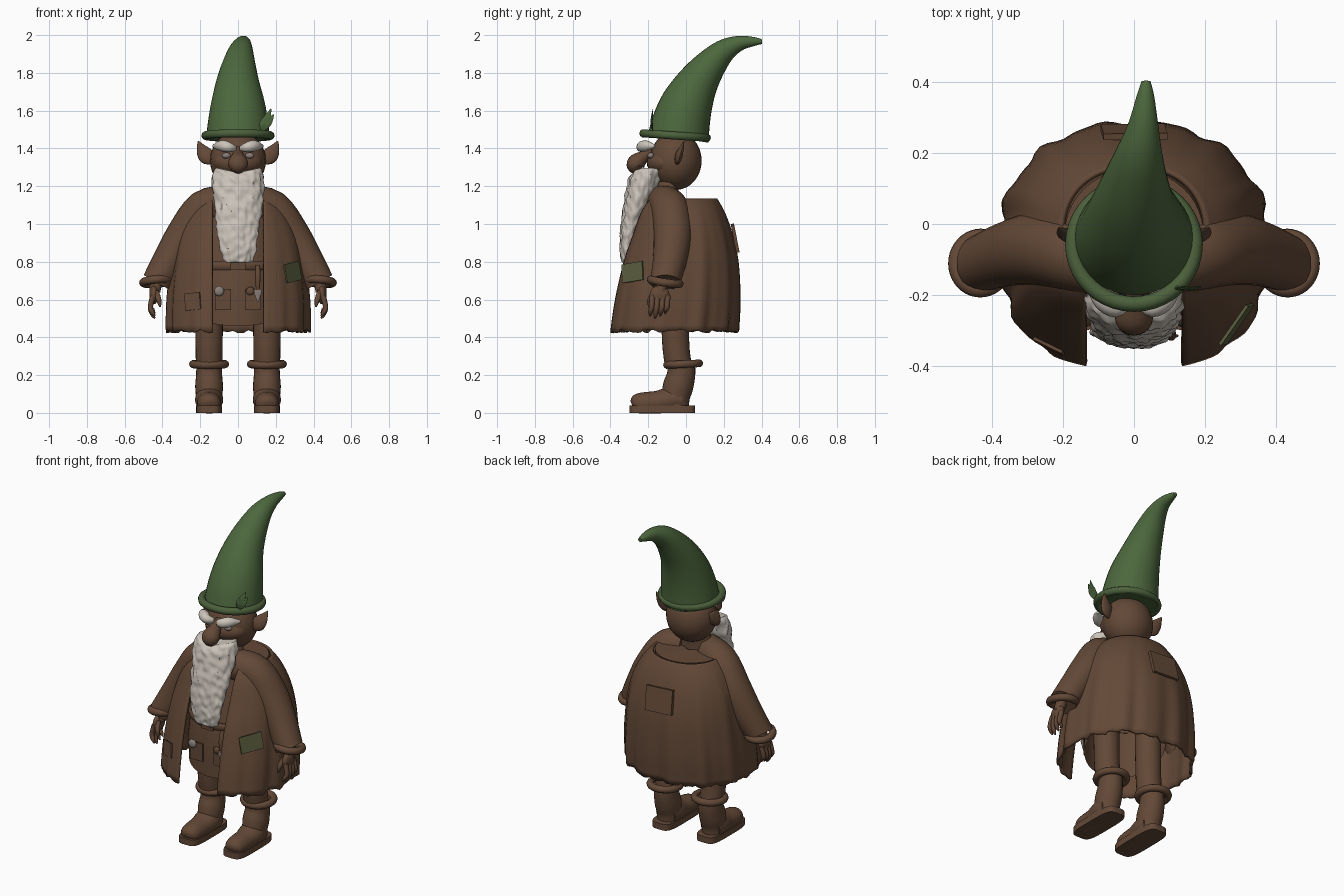
import bpy, bmesh, random
from math import sin, cos, pi, asin, radians
from mathutils import Vector, Matrix, noise

random.seed(4)
if "Cube" in bpy.data.objects:
    bpy.data.objects.remove(bpy.data.objects["Cube"])


def material(name, rgb):
    m = bpy.data.materials.new(name)
    m.use_nodes = True
    m.diffuse_color = (*rgb, 1)
    b = m.node_tree.nodes["Principled BSDF"]
    b.inputs["Base Color"].default_value = (*rgb, 1)
    b.inputs["Roughness"].default_value = 0.9
    return m


BROWN = material("earth brown", (0.125, 0.066, 0.038))
GREEN = material("hat green", (0.073, 0.136, 0.047))
BRIM = material("brim green", (0.071, 0.118, 0.044))
OLIVE = material("patch olive", (0.105, 0.113, 0.05))
WHITE = material("beard white", (0.6, 0.55, 0.49))
GREY = material("metal grey", (0.25, 0.21, 0.19))


def finish(name, bm, mat):
    bmesh.ops.recalc_face_normals(bm, faces=bm.faces)
    me = bpy.data.meshes.new(name)
    bm.to_mesh(me)
    bm.free()
    ob = bpy.data.objects.new(name, me)
    bpy.context.collection.objects.link(ob)
    me.materials.append(mat)
    bpy.ops.object.select_all(action="DESELECT")
    ob.select_set(True)
    bpy.context.view_layer.objects.active = ob
    bpy.ops.object.shade_smooth_by_angle(angle=radians(40))
    return ob


def skin(name, rings, mat, closed=True, caps=True):
    """Join rings of points into a surface."""
    bm = bmesh.new()
    rows = [[bm.verts.new(p) for p in r] for r in rings]
    n = len(rows[0])
    for a, b in zip(rows, rows[1:]):
        for i in range(n if closed else n - 1):
            j = (i + 1) % n
            bm.faces.new((a[i], a[j], b[j], b[i]))
    if caps:
        bm.faces.new(rows[0])
        bm.faces.new(rows[-1])
    return finish(name, bm, mat)


def smooth_rows(rows, steps=4):
    """Catmull-Rom interpolation through rows of numbers."""
    out, last = [], len(rows) - 1
    for i in range(last):
        p0, p1, p2, p3 = (rows[min(max(k, 0), last)] for k in range(i - 1, i + 3))
        for s in range(steps):
            t = s / steps
            out.append([b + t * ((c - a) + t * ((2 * a - 5 * b + 4 * c - d)
                        + t * (3 * b - a - 3 * c + d))) / 2
                        for a, b, c, d in zip(p0, p1, p2, p3)])
    return out + [list(rows[-1])]


def tube(name, path, u, mat, n=20, squash=1.0):
    """Round tube through (x, y, z, radius); u is the fixed cross axis."""
    pts, u = smooth_rows(path), Vector(u)
    rings = []
    for i, p in enumerate(pts):
        c = Vector(p[:3])
        t = Vector(pts[min(i + 1, len(pts) - 1)][:3]) - Vector(pts[max(i - 1, 0)][:3])
        v = t.cross(u).normalized()
        rings.append([c + p[3] * (cos(a) * u * squash + sin(a) * v)
                      for a in (2 * pi * k / n for k in range(n))])
    return skin(name, rings, mat)


def ball(name, loc, size, mat):
    bm = bmesh.new()
    bmesh.ops.create_uvsphere(bm, u_segments=24, v_segments=16, radius=1)
    ob = finish(name, bm, mat)
    ob.location, ob.scale = loc, size
    return ob


def band(name, loc, rx, ry, thick, mat, tilt=(0, 0), tall=1.0):
    """Elliptical rolled band."""
    rot = Matrix.Rotation(tilt[0], 3, "X") @ Matrix.Rotation(tilt[1], 3, "Y")
    rings = []
    for k in range(41):
        a = 2 * pi * k / 40
        rings.append([Vector(loc) + rot @ Vector(((rx + thick * cos(b)) * cos(a),
                      (ry + thick * cos(b)) * sin(a), thick * tall * sin(b)))
                      for b in (2 * pi * j / 10 for j in range(10))])
    return skin(name, rings, mat, caps=False)


def plate(name, loc, normal, w, h, mat, roll=0, thick=0.009):
    """Flat square-cut piece facing along normal."""
    bm = bmesh.new()
    bmesh.ops.create_cube(bm, size=1, matrix=Matrix.Diagonal((w, h, thick, 1)))
    bmesh.ops.rotate(bm, verts=bm.verts, matrix=Matrix.Rotation(roll, 3, "Z"))
    ob = finish(name, bm, mat)
    ob.location = loc
    ob.rotation_euler = Vector(normal).to_track_quat("Z", "Y").to_euler()
    return ob


# Coat: open-fronted bell with folds that deepen toward the ragged hem
def coat_ring(z, rx, front, back, n=96):
    start = asin((0.135 / rx) ** 1.25)
    cy, ry, low = (front + back) / 2, (back - front) / 2, (1.13 - z) / 0.7
    ring = []
    for k in range(n + 1):
        t = start + (2 * pi - 2 * start) * k / n
        s, c = sin(t), cos(t)
        power = 0.8 if c > 0 else 0.9
        fold = 1 + low * (0.025 * cos(13 * t) + 0.012 * sin(23 * t + 1))
        x = rx * abs(s) ** power * (1 if s > 0 else -1)
        y = ry * abs(c) ** power * (-1 if c > 0 else 1)
        drop = random.uniform(-0.012, 0.008) if z < 0.435 else 0
        ring.append((x * fold, cy + y * (fold if c < 0 else 1), z + drop))
    return ring


coat_rows = [(0.434, 0.372, -0.405, 0.27), (0.6, 0.37, -0.38, 0.28), (0.8, 0.348, -0.335, 0.272),
             (0.95, 0.315, -0.285, 0.24), (1.06, 0.262, -0.25, 0.2), (1.13, 0.2, -0.215, 0.16)]
coat = skin("coat", [coat_ring(*r) for r in smooth_rows(coat_rows)], BROWN, False, False)
mod = coat.modifiers.new("cloth thickness", "SOLIDIFY")
mod.thickness, mod.offset = 0.014, 0


def ellipse(z, rx, ry, cy, lift=0, n=40):
    """Level oval; lift raises its back edge."""
    return [(rx * cos(a), cy + ry * sin(a), z + lift * (1 + sin(a)) / 2)
            for a in (2 * pi * k / n for k in range(n))]


# Tunic, open and raised behind at the hem, with neck and belt
skin("tunic", [ellipse(*r) for r in ((0.46, 0.24, 0.21, -0.08, 0.15), (0.63, 0.25, 0.22, -0.07),
     (0.8, 0.24, 0.22, -0.055), (1.0, 0.21, 0.18, -0.04), (1.1, 0.195, 0.17, -0.025),
     (1.132, 0.195, 0.18, -0.025), (1.134, 0.03, 0.03, -0.05))], BROWN, caps=False)
skin("neck", [ellipse(1.1, 0.12, 0.08, -0.11), ellipse(1.19, 0.1, 0.06, -0.1),
              ellipse(1.25, 0.08, 0.06, -0.08)], BROWN)
band("belt", (0, -0.055, 0.78), 0.242, 0.225, 0.012, BROWN, tall=2)
plate("belt_buckle", (0, -0.3, 0.78), (0, -1, 0), 0.08, 0.045, BROWN)
plate("buckle_bar", (0, -0.306, 0.78), (0, -1, 0), 0.05, 0.015, BROWN)

# Pockets, buttons and hanging tool
for x in (-0.08, 0.08):
    plate("tunic_pocket", (x, -0.292, 0.6), (0, -1, 0), 0.085, 0.11, BROWN)
ball("metal_button", (-0.1, -0.305, 0.645), (0.026, 0.014, 0.026), GREY)
ball("pocket_button", (0.065, -0.3, 0.645), (0.022, 0.012, 0.022), BROWN)
tube("tool_handle", [(0.105, -0.3, 0.78, 0.012), (0.105, -0.315, 0.72, 0.014),
                     (0.105, -0.315, 0.65, 0.01)], (1, 0, 0), BROWN, 10)
tube("tool_blade", [(0.105, -0.315, 0.66, 0.012), (0.105, -0.315, 0.64, 0.022),
                    (0.105, -0.315, 0.585, 0.002)], (0, 1, 0), GREY, 10, 0.3)
plate("coat_pocket", (-0.24, -0.345, 0.59), (-0.45, -0.9, 0.05), 0.09, 0.09, BROWN, 0.1)
plate("side_patch", (0.289, -0.283, 0.745), (0.8, -0.58, 0.12), 0.135, 0.1, OLIVE, 0.14)
plate("back_patch", (0, 0.26, 0.925), (0, 0.98, 0.19), 0.18, 0.145, BROWN, 0.06, 0.018)

for side, s in (("left", 1), ("right", -1)):
    # Sleeves, cuffs and hands
    tube(side + "_sleeve", [(0.06 * s, -0.12, 1.11, 0.095), (0.18 * s, -0.085, 1.08, 0.1),
         (0.275 * s, -0.07, 0.95, 0.1), (0.355 * s, -0.083, 0.82, 0.09),
         (0.43 * s, -0.11, 0.69, 0.08)], (0, 1, 0), BROWN, 28, 1.02)
    band(side + "_cuff", (0.432 * s, -0.11, 0.695), 0.07, 0.076, 0.022, BROWN, (-0.15, 0.08 * s))
    tube(side + "_wrist", [(0.42 * s, -0.11, 0.74, 0.035), (0.435 * s, -0.125, 0.68, 0.032),
         (0.44 * s, -0.135, 0.64, 0.03)], (0, 1, 0), BROWN, 14)
    ball(side + "_palm", (0.445 * s, -0.14, 0.625), (0.024, 0.052, 0.05), BROWN)
    for i in range(4):
        y, low = -0.178 + 0.027 * i, 0.5 + 0.012 * abs(i - 1)
        tube(side + "_finger", [(0.45 * s, y, 0.62, 0.015), (0.464 * s, y - 0.004, 0.56, 0.0145),
             (0.452 * s, y - 0.01, low + 0.02, 0.012), (0.44 * s, y - 0.012, low, 0.004)],
             (0, 1, 0), BROWN, 10)
    tube(side + "_thumb", [(0.435 * s, -0.165, 0.645, 0.015), (0.42 * s, -0.19, 0.6, 0.015),
         (0.412 * s, -0.195, 0.56, 0.005)], (0, 1, 0), BROWN, 10)

    # Legs and boots
    x = 0.153 * s
    tube(side + "_leg", [(x, -0.06, 0.7, 0.075), (x, -0.055, 0.38, 0.072),
         (x, -0.04, 0.25, 0.07)], (1, 0, 0), BROWN, 24)
    band(side + "_boot_roll", (x, -0.015, 0.258), 0.085, 0.085, 0.021, BROWN, (0.05, 0))
    tube(side + "_boot_shaft", [(x, -0.025, 0.26, 0.073), (x, -0.026, 0.2, 0.075),
         (x, -0.042, 0.14, 0.08), (x, -0.055, 0.08, 0.075), (x, -0.055, 0.02, 0.07)],
         (1, 0, 0), BROWN, 24, 0.92)
    tube(side + "_boot_foot", [(x, -0.02, 0.07, 0.06), (x, -0.08, 0.07, 0.068),
         (x, -0.15, 0.057, 0.06), (x, -0.23, 0.052, 0.056), (x, -0.27, 0.047, 0.046),
         (x, -0.286, 0.042, 0.02)], (1, 0, 0), BROWN, 24, 1.1)
    outline = [(x + 0.069 * abs(cos(a)) ** 0.45 * (1 if cos(a) > 0 else -1),
                -0.125 + 0.174 * abs(sin(a)) ** 0.5 * (1 if sin(a) > 0 else -1))
               for a in (2 * pi * (k + 0.5) / 40 for k in range(40))]
    skin(side + "_sole", [[(px, py, z) for px, py in outline] for z in (0, 0.038)], BROWN)

    # Ears, eyes and brows
    tube(side + "_ear", [(0.13 * s, -0.05, 1.33, 0.02), (0.162 * s, -0.04, 1.355, 0.042),
         (0.185 * s, -0.03, 1.385, 0.036), (0.205 * s, -0.015, 1.425, 0.012),
         (0.21 * s, -0.01, 1.44, 0.002)], (0, 1, 0), BROWN, 16, 0.45)
    ball(side + "_eye", (0.062 * s, -0.186, 1.362), (0.024, 0.018, 0.016), GREY)
    tube(side + "_brow", [(0.015 * s, -0.215, 1.4, 0.014), (0.05 * s, -0.235, 1.408, 0.028),
         (0.09 * s, -0.21, 1.414, 0.029), (0.13 * s, -0.165, 1.412, 0.008)],
         (0, 0, 1), WHITE, 12)

# Head, face and nose
ball("head", (0, -0.055, 1.335), (0.148, 0.138, 0.155), BROWN)
ball("face", (0, -0.11, 1.325), (0.132, 0.098, 0.075), BROWN)
tube("nose", [(0, -0.18, 1.4, 0.018), (0, -0.215, 1.365, 0.028), (0, -0.262, 1.325, 0.048),
              (0, -0.265, 1.295, 0.04), (0, -0.25, 1.265, 0.008)], (1, 0, 0), BROWN, 20, 1.1)

# Beard: tapered loft roughened into tufts, top edge rising at the cheeks
beard_rows = [(1.272, 0.118, -0.27, -0.13), (1.25, 0.132, -0.295, -0.128),
              (1.18, 0.135, -0.315, -0.15), (1.08, 0.125, -0.333, -0.2), (0.96, 0.111, -0.346, -0.25),
              (0.87, 0.097, -0.35, -0.275), (0.81, 0.078, -0.342, -0.285), (0.795, 0.06, -0.33, -0.3)]
rings = []
for z, w, f, b in smooth_rows(beard_rows, 9):
    ring = []
    for k in range(72):
        a = 2 * pi * k / 72
        rise = 0.025 * abs(cos(a)) * max(0, (z - 1.18) / 0.09)
        p = Vector((w * cos(a), (f + b) / 2 + (b - f) / 2 * sin(a), z + rise))
        tuft = noise.noise(Vector((p.x * 45, p.y * 45, z * 28)))
        ring.append(p + Vector((cos(a), sin(a), 0)) * tuft * 0.011)
    rings.append(ring)
skin("beard", rings, WHITE)

# Hat, brim and leaf sprig
tube("hat", [(0, -0.04, 1.455, 0.162), (0, -0.025, 1.54, 0.153), (0, 0.007, 1.64, 0.137),
     (-0.002, 0.063, 1.75, 0.11), (0.004, 0.132, 1.845, 0.085), (0.014, 0.205, 1.918, 0.062),
     (0.026, 0.285, 1.957, 0.04), (0.032, 0.36, 1.966, 0.024), (0.034, 0.403, 1.965, 0.012)],
     (1, 0, 0), GREEN, 36, 1.04)
band("hat_brim", (0, -0.058, 1.468), 0.172, 0.168, 0.022, BRIM, (-0.07, 0))
for dx, dz in ((0.0, 0.085), (0.03, 0.12), (0.045, 0.09)):
    tube("hat_leaf", [(0.125, -0.175, 1.49, 0.006), (0.135 + dx / 2, -0.182, 1.49 + dz / 2, 0.022),
         (0.145 + dx, -0.175, 1.49 + dz, 0.002)], (0, 1, 0), GREEN, 10, 0.25)
